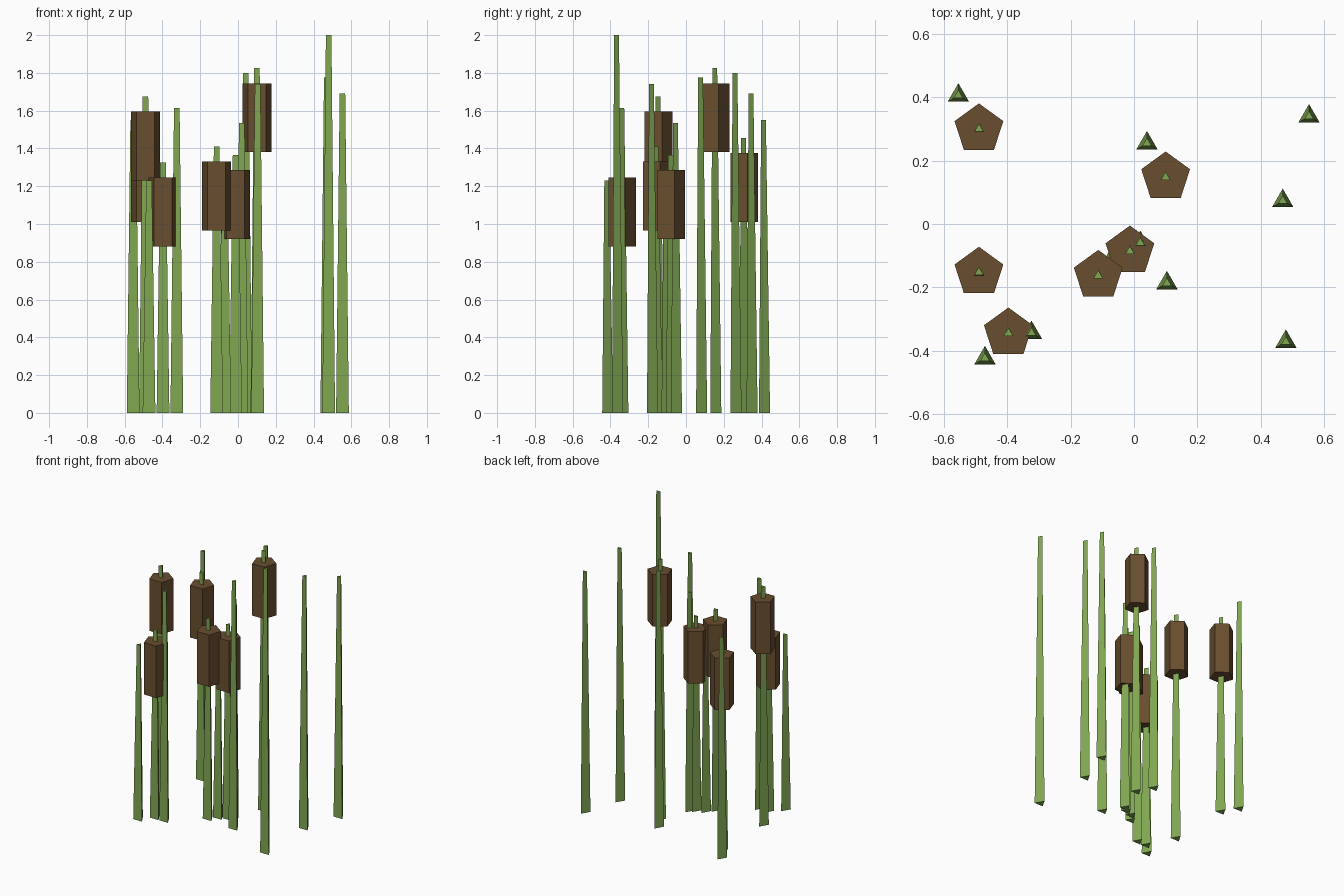
import bpy

cube = bpy.data.objects.get("Cube")
if cube:
    bpy.data.objects.remove(cube, do_unlink=True)


def make_material(name, rgb):
    mat = bpy.data.materials.new(name)
    mat.use_nodes = True
    color = (*rgb, 1.0)
    mat.diffuse_color = color
    mat.node_tree.nodes["Principled BSDF"].inputs["Base Color"].default_value = color
    return mat


green = make_material("reed green", (0.22, 0.39, 0.085))
brown = make_material("seed head brown", (0.138, 0.076, 0.028))

HEAD_HEIGHT = 0.365   # length of a seed head
TIP = 0.08            # stem showing above a seed head


def prism(name, sides, base_radius, top_radius, x, y, bottom, top, mat):
    """Flat-faced upright prism with one corner towards the back (+y)."""
    bpy.ops.mesh.primitive_cone_add(
        vertices=sides, radius1=base_radius, radius2=top_radius,
        depth=top - bottom, location=(x, y, (bottom + top) / 2))
    obj = bpy.context.object
    obj.name = name
    obj.data.materials.append(mat)
    return obj


def stem(name, x, y, top):
    return prism(name, 3, 0.039, 0.017, x, y, 0, top, green)


# Reeds carrying a seed head: x, y, stem height
cattails = [
    (-0.49, 0.30, 1.455), (0.10, 0.148, 1.825), (-0.013, -0.086, 1.365),
    (-0.113, -0.163, 1.41), (-0.49, -0.153, 1.675), (-0.397, -0.345, 1.325),
]
for i, (x, y, top) in enumerate(cattails, 1):
    stem(f"cattail_stem_{i}", x, y, top)
    head_top = top - TIP
    prism(f"seed_head_{i}", 5, 0.081, 0.081, x, y,
          head_top - HEAD_HEIGHT, head_top, brown)

# Bare reeds: x, y, height
reeds = [
    (-0.555, 0.406, 1.55), (0.041, 0.255, 1.80), (0.553, 0.34, 1.69),
    (0.47, 0.073, 1.775), (0.02, -0.06, 1.535), (-0.07, -0.11, 1.2),
    (0.104, -0.187, 1.74), (0.48, -0.372, 2.0), (-0.324, -0.344, 1.615),
    (-0.471, -0.424, 1.23),
]
for i, (x, y, top) in enumerate(reeds, 1):
    stem(f"bare_reed_{i}", x, y, top)
